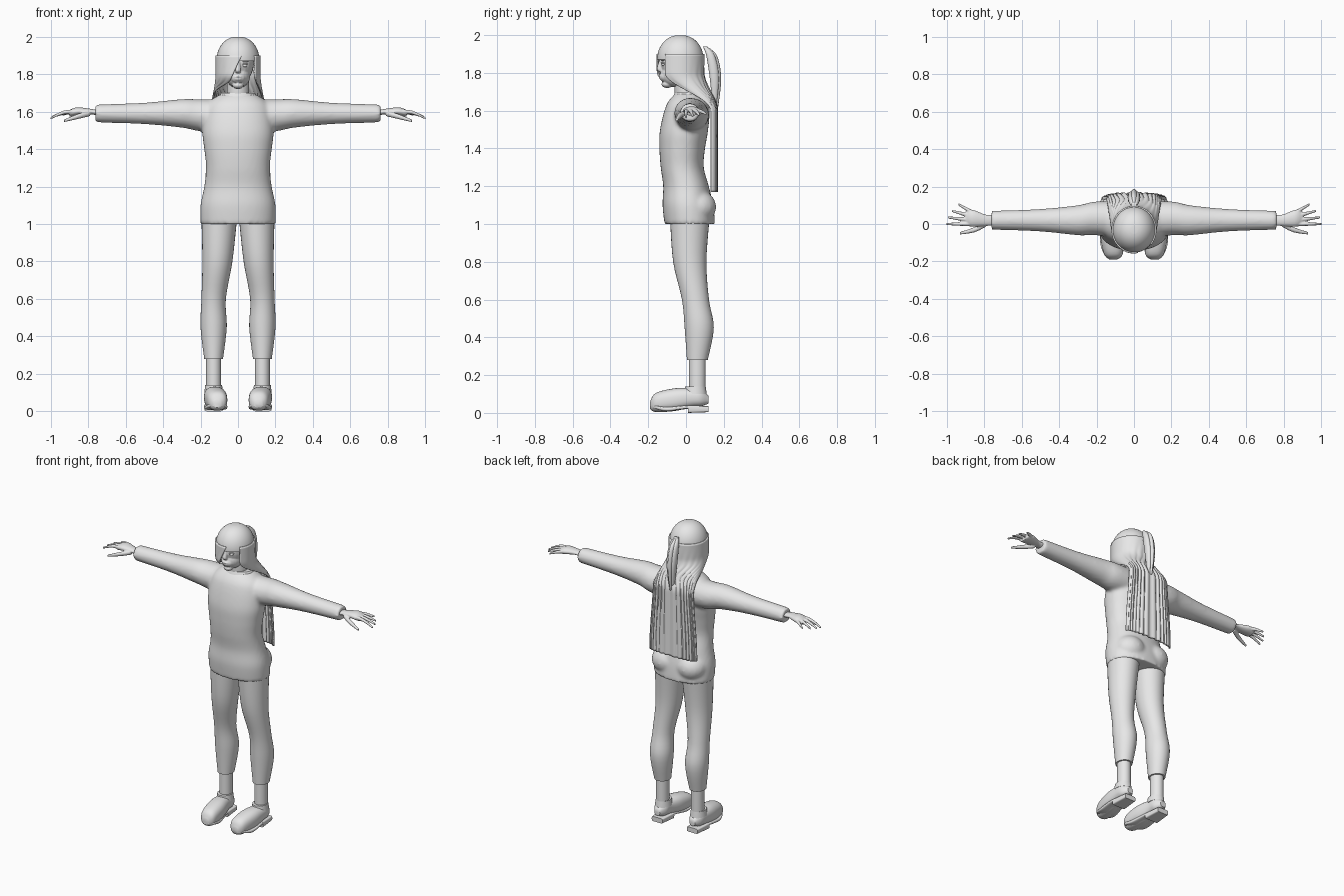
import bpy
import bmesh
from math import sin, cos, pi, radians, copysign

default_cube = bpy.data.objects.get("Cube")
if default_cube:
    bpy.data.objects.remove(default_cube, do_unlink=True)

grey = bpy.data.materials.new("plain_grey")
grey.use_nodes = True
grey.diffuse_color = (0.8, 0.8, 0.8, 1)
grey.node_tree.nodes["Principled BSDF"].inputs["Base Color"].default_value = grey.diffuse_color

SIDES = {"left": 1, "right": -1}


def select_only(objects):
    bpy.ops.object.select_all(action='DESELECT')
    for ob in objects:
        ob.select_set(True)
    bpy.context.view_layer.objects.active = objects[0]


def finish(bm, name):
    bmesh.ops.recalc_face_normals(bm, faces=bm.faces)
    mesh = bpy.data.meshes.new(name)
    bm.to_mesh(mesh)
    bm.free()
    ob = bpy.data.objects.new(name, mesh)
    bpy.context.collection.objects.link(ob)
    mesh.materials.append(grey)
    select_only([ob])
    bpy.ops.object.shade_smooth_by_angle(angle=radians(50))
    return ob


def mix(a, b, t):
    return a + (b - a) * t


def ease(value, start, end):
    t = min(1, max(0, (value - start) / (end - start)))
    return t * t * (3 - 2 * t)


def power(value, squareness):
    return copysign(abs(value) ** (2 / squareness), value)


def smooth_rows(rows, steps):
    """Catmull-Rom curve through rows of numbers."""
    last = len(rows) - 1
    for i in range(last):
        before, start, end, after = (rows[max(0, min(last, i + k))] for k in (-1, 0, 1, 2))
        for step in range(steps):
            t = step / steps
            yield [q + t / 2 * (r - p + t * (2 * p - 5 * q + 4 * r - s
                                             + t * (3 * q - p - 3 * r + s)))
                   for p, q, r, s in zip(before, start, end, after)]
    yield list(rows[-1])


def loft(name, axis, rows, flat=1, square=2, side=1, count=32, steps=5):
    """Closed tube across an axis; each row is a centre point and a radius.
    flat is the ratio of the second radius to the first."""
    bm = bmesh.new()
    first, second = (i for i in range(3) if "xyz"[i] != axis)
    rings = []
    for *centre, radius in smooth_rows(rows, steps):
        ring = []
        for k in range(count):
            angle = 2 * pi * k / count
            point = list(centre)
            point[first] += radius * power(cos(angle), square)
            point[second] += radius * flat * power(sin(angle), square)
            point[0] *= side
            ring.append(bm.verts.new(point))
        rings.append(ring)
    for low, high in zip(rings, rings[1:]):
        for k in range(count):
            bm.faces.new((low[k], low[k - 1], high[k - 1], high[k]))
    bm.faces.new(rings[0])
    bm.faces.new(rings[-1])
    return finish(bm, name)


def ball(name, centre, radii, side=1):
    bm = bmesh.new()
    bmesh.ops.create_uvsphere(bm, u_segments=24, v_segments=16, radius=1)
    bmesh.ops.scale(bm, vec=radii, verts=bm.verts)
    bmesh.ops.translate(bm, vec=(centre[0] * side, *centre[1:]), verts=bm.verts)
    return finish(bm, name)


def fuse(objects, name, voxel, rounds):
    """Join overlapping parts into one blended skin."""
    select_only(objects)
    bpy.ops.object.join()
    whole = objects[0]
    whole.name = name
    blend = whole.modifiers.new("blend", 'REMESH')
    blend.mode = 'VOXEL'
    blend.voxel_size = voxel
    blend.use_smooth_shade = True
    soften = whole.modifiers.new("soften", 'SMOOTH')
    soften.iterations = rounds


# Body garment: torso, seat and sleeves fused together
body = [loft("torso", "z", [
    (0, .02, 1, .2), (0, .01, 1.1, .2), (0, 0, 1.2, .18), (0, -.02, 1.3, .17),
    (0, -.02, 1.4, .18), (0, -.01, 1.5, .19), (0, .01, 1.63, .17), (0, .01, 1.69, .1)],
    flat=.67, square=2.2, count=48)]
for side in SIDES.values():
    body.append(ball("seat", (.09, .06, 1.09), (.1, .1, .09), side))
    body.append(loft("sleeve", "x", [
        (0, .02, 1.57, .1), (.2, .03, 1.58, .09), (.3, .02, 1.59, .08),
        (.5, .02, 1.59, .06), (.76, .02, 1.59, .05)], flat=.95, side=side))
fuse(body, "body_garment", .01, 6)

loft("collar", "z", [(0, .01, 1.65, .12), (0, .01, 1.7, .09)], flat=.75)

for tag, side in SIDES.items():
    # Trouser leg and sock
    loft(tag + "_trouser_leg", "z", [
        (.13, .06, .28, .05), (.13, .07, .45, .07), (.13, .05, .6, .065),
        (.11, .02, .8, .08), (.1, .02, 1.03, .095)], flat=1.1, side=side)
    loft(tag + "_sock", "z", [(.13, .06, .1, .04), (.13, .06, .29, .04)], flat=1.1, side=side)

    # Shoe upper, opening, sole and heel
    loft(tag + "_shoe", "y", [
        (.11, -.19, .04, .02), (.11, -.16, .055, .05), (.12, -.06, .07, .06),
        (.13, .03, .08, .05), (.13, .08, .08, .045), (.13, .12, .07, .02)],
        flat=1, square=2.4, side=side)
    loft(tag + "_shoe_opening", "z", [(.13, .05, .1, .05), (.13, .05, .14, .045)],
         flat=1.2, side=side)
    loft(tag + "_sole", "y", [
        (.11, -.19, .03, .02), (.11, -.16, .03, .05), (.12, -.1, .02, .06),
        (.13, 0, .03, .05), (.13, .12, .03, .03)], flat=.2, square=4, side=side)
    loft(tag + "_heel", "y", [(.13, .01, .02, .05), (.13, .12, .02, .04)],
         flat=.4, square=6, side=side)

    # Hand: palm, four spread fingers and thumb fused together
    hand = [loft("palm", "x", [
        (.73, .02, 1.59, .03), (.79, .02, 1.6, .03), (.86, .03, 1.6, .045),
        (.9, .03, 1.59, .035)], flat=.5, side=side)]
    for i in range(4):
        knuckle, tip = .02 * i, .035 * i
        reach = 1 - .007 * i * i
        drop = 1.565 + .006 * i
        hand.append(loft("finger", "x", [
            (.86, knuckle, 1.6, .012), ((.86 + reach) / 2, (knuckle + tip) / 2, 1.595, .01),
            (reach, tip, drop, .006)], side=side, count=12))
    hand.append(loft("thumb", "x", [
        (.79, 0, 1.59, .015), (.85, -.03, 1.575, .014), (.93, -.05, 1.55, .007)],
        side=side, count=12))
    fuse(hand, tag + "_hand", .004, 2)

# Neck, then the head with its nose, lips and jaw fused together
loft("neck", "z", [(0, .02, 1.64, .07), (0, 0, 1.7, .06), (0, 0, 1.8, .06)])
fuse([
    ball("skull", (0, -.03, 1.86), (.085, .105, .11)),
    ball("jaw", (0, -.06, 1.79), (.065, .073, .065)),
    ball("chin", (0, -.1, 1.74), (.03, .03, .02)),
    ball("mouth", (0, -.11, 1.78), (.04, .03, .03)),
    ball("upper_lip", (0, -.137, 1.785), (.02, .008, .005)),
    ball("lower_lip", (0, -.135, 1.773), (.02, .008, .006)),
    loft("nose", "z", [(0, -.13, 1.805, .01), (0, -.14, 1.82, .015), (0, -.13, 1.87, .01)]),
], "head", .004, 3)
for tag, side in SIDES.items():
    ball(tag + "_eye", (.035, -.12, 1.845), (.014, .01, .008), side)
    ball(tag + "_upper_eyelid", (.035, -.12, 1.853), (.018, .012, .004), side)
    ball(tag + "_eyebrow", (.035, -.12, 1.868), (.02, .012, .004), side)

# Hair over the crown, cut to a straight fringe
arc = [pi / 2 * k / 12 for k in range(12)]
loft("hair_crown", "z", [(0, -.03, 1.87 + .13 * sin(a), .115 * cos(a) ** .9) for a in arc],
     flat=1.07, count=48, steps=2)

# Long hair: swept across one eye, then falling flat down the back
bm = bmesh.new()
columns, levels = 96, 60
top, bottom = 1.9, 1.17
grid = []
for level in range(levels + 1):
    z = mix(top, bottom, level / levels)
    fall = ease(z, 1.8, 1.6)
    centre = mix(-.03, .13, fall)
    width = mix(.115, .14, fall) + .03 * ease(z, 1.7, bottom)
    depth = mix(.122, .03, fall)
    square = mix(2, 2.6, fall)
    swept_edge = mix(230 * (top - z) - 190, -90, ease(z, 1.77, 1.67))
    open_edge = mix(130, 90, fall)
    strands = .005 * ease(z, top, 1.6)
    line = []
    for k in range(columns + 1):
        angle = radians(mix(swept_edge, open_edge, k / columns))
        ridge = depth + strands * sin(k)
        line.append(bm.verts.new((width * power(sin(angle), square),
                                  centre + ridge * power(cos(angle), square), z)))
    grid.append(line)
for upper, lower in zip(grid, grid[1:]):
    for k in range(columns):
        bm.faces.new((upper[k], upper[k + 1], lower[k + 1], lower[k]))
thickness = finish(bm, "long_hair").modifiers.new("thickness", 'SOLIDIFY')
thickness.thickness = .01
thickness.offset = 0

# Ponytail made of overlapping locks
for name, x, lift in (("left", .016, 0), ("middle", 0, .012), ("right", -.016, 0)):
    loft(name + "_ponytail_lock", "z", [
        (x / 2, .1, 1.94, .007), (x, .13 + lift, 1.89, .015), (x, .15 + lift, 1.77, .016),
        (x / 2, .15 + lift, 1.6 + lift, .005)], flat=1.5, count=16)
